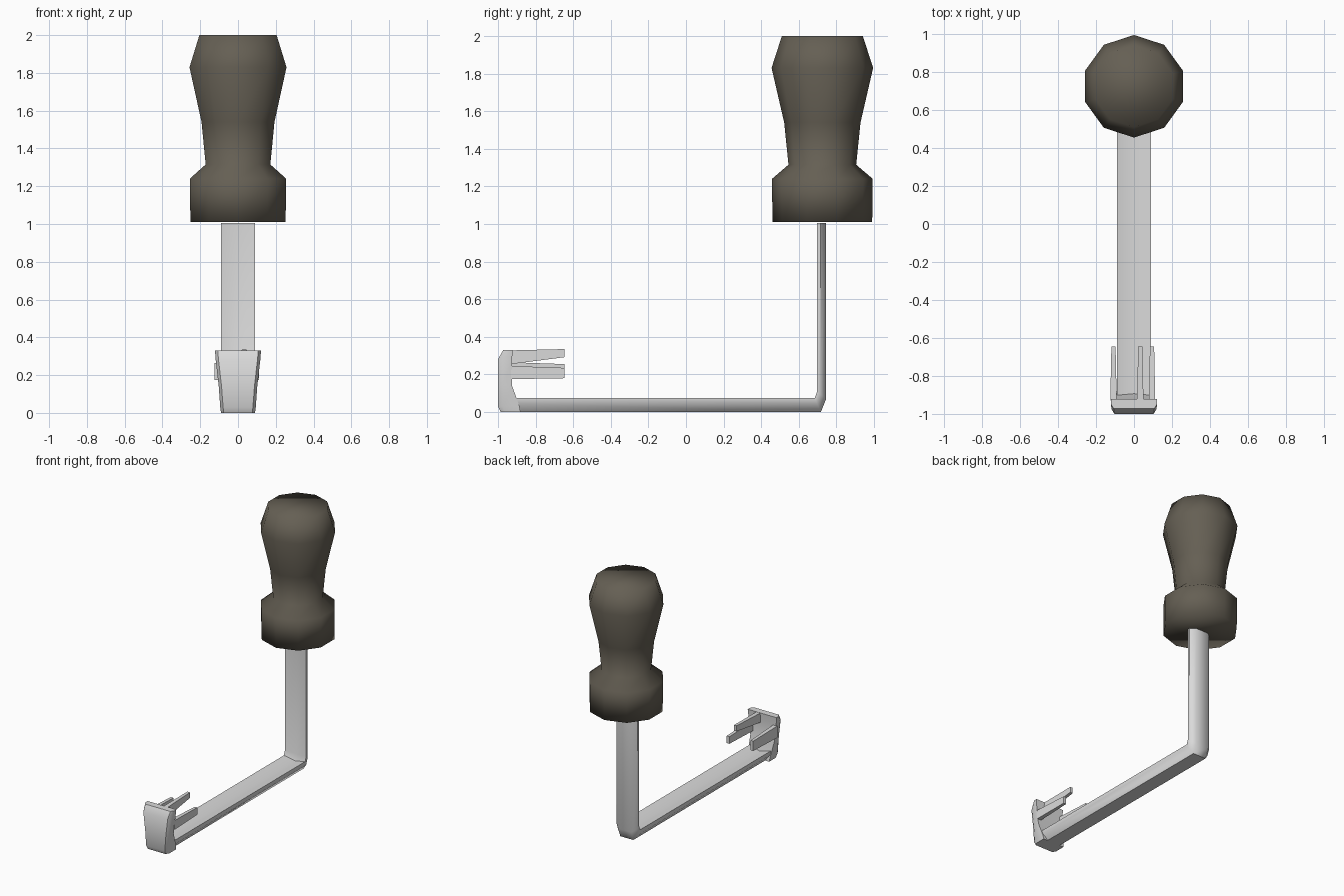
import bpy, bmesh, math

if "Cube" in bpy.data.objects:
    bpy.data.objects.remove(bpy.data.objects["Cube"], do_unlink=True)


def make_material(name, rgb, roughness):
    mat = bpy.data.materials.new(name)
    mat.use_nodes = True
    color = (*rgb, 1.0)
    mat.diffuse_color = color
    node = mat.node_tree.nodes["Principled BSDF"]
    node.inputs["Base Color"].default_value = color
    node.inputs["Roughness"].default_value = roughness
    return mat


def loft(name, rings, mat, sharp_angle=None):
    """Join equal rings of points into a capped solid."""
    bm = bmesh.new()
    loops = [[bm.verts.new(p) for p in ring] for ring in rings]
    n = len(loops[0])
    for low, high in zip(loops, loops[1:]):
        for i in range(n):
            j = (i + 1) % n
            bm.faces.new((low[i], low[j], high[j], high[i]))
    bm.faces.new(loops[0])
    bm.faces.new(loops[-1])
    bmesh.ops.recalc_face_normals(bm, faces=bm.faces)
    mesh = bpy.data.meshes.new(name)
    bm.to_mesh(mesh)
    bm.free()
    mesh.shade_smooth()
    if sharp_angle:
        mesh.set_sharp_from_angle(angle=math.radians(sharp_angle))
    mesh.materials.append(mat)
    obj = bpy.data.objects.new(name, mesh)
    bpy.context.collection.objects.link(obj)
    return obj


grip = make_material("dark brown grip", (0.13, 0.115, 0.088), 0.6)
steel = make_material("light steel", (0.70, 0.70, 0.70), 0.4)

# Handle: ten-sided turned grip
SIDES, HANDLE_Y = 10, 0.725
profile = [(0.265, 1.01), (0.268, 1.24), (0.18, 1.315),
           (0.203, 1.54), (0.27, 1.83), (0.215, 2.0)]


def circle(radius, z):
    angles = [math.pi / 2 + math.tau * i / SIDES for i in range(SIDES)]
    return [(radius * math.cos(a), HANDLE_Y + radius * math.sin(a), z) for a in angles]


loft("handle", [circle(r, z) for r, z in profile], grip)

# Bent bar: gutter section, x across and d from inner side (0) to outer side (1)
section = [(-0.09, 0), (0, 0.3), (0.09, 0), (0.09, 0.4),
           (0.055, 1), (-0.055, 1), (-0.09, 0.4)]
bar_rings = [
    [(x, -0.93, 0.075 * (1 - d)) for x, d in section],
    [(x, 0.685 + 0.032 * d, 0.075 * (1 - d)) for x, d in section],
    [(x, 0.697 + 0.048 * d, 0.11 - 0.04 * d) for x, d in section],
    [(x, 0.697 + 0.048 * d, 1.005) for x, d in section],
]
loft("bent_bar", bar_rings, steel, 50)


# Head plate: tapered upright with a chamfered top and a thicker foot
def plate_ring(half_width, front, back, z):
    inset = half_width - 0.015
    return [(-half_width, back, z), (-half_width, front + 0.025, z), (-inset, front, z),
            (inset, front, z), (half_width, front + 0.025, z), (half_width, back, z)]


plate_levels = [(0.09, -0.985, -0.88, 0.0), (0.094, -1.0, -0.885, 0.03),
                (0.102, -1.0, -0.925, 0.14), (0.118, -1.0, -0.925, 0.28),
                (0.122, -0.972, -0.922, 0.33)]
loft("head_plate", [plate_ring(*level) for level in plate_levels], steel, 40)

# Prongs: three tapered fingers pointing back from the plate


def prong(name, x, base_z, tip_z):
    rings = []
    for y, half, (low, high) in ((-0.93, 0.017, base_z), (-0.645, 0.011, tip_z)):
        rings.append([(x - half, y, low), (x + half, y, low),
                      (x + half, y, high), (x - half, y, high)])
    loft(name, rings, steel, 30)


prong("upper_prong", 0.033, (0.255, 0.328), (0.292, 0.335))
prong("left_prong", 0.095, (0.175, 0.245), (0.18, 0.235))
prong("right_prong", -0.108, (0.175, 0.265), (0.18, 0.255))
